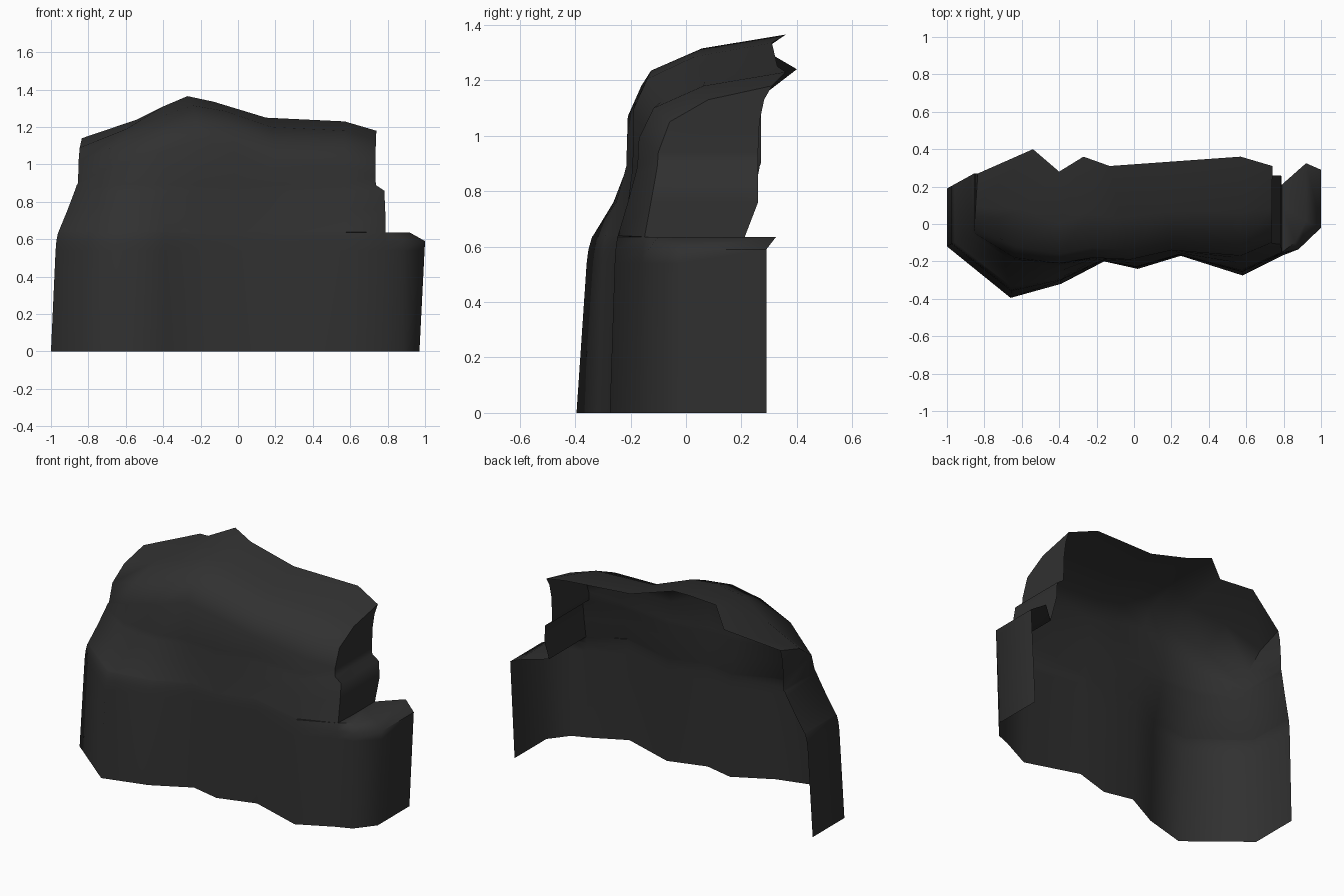
import bpy, bmesh, math

if "Cube" in bpy.data.objects:
    bpy.data.objects.remove(bpy.data.objects["Cube"])

# Dark stone
stone = bpy.data.materials.new("dark_stone")
stone.diffuse_color = (0.03, 0.03, 0.03, 1)
stone.use_nodes = True
stone.node_tree.nodes["Principled BSDF"].inputs["Base Color"].default_value = stone.diffuse_color

# Columns from left rear edge, round the front, to right rear edge:
# base x, y | upper wall x, y | rear rim x, y, z
columns = [
    (-1.00, .19, -.855, .27, -.835, .27, 1.14),
    (-1.00, -.12, -.855, -.04, -.835, .27, 1.14),
    (-.66, -.395, -.64, -.18, -.54, .40, 1.24),
    (-.39, -.32, -.40, -.21, -.40, .28, 1.31),
    (-.16, -.20, -.22, -.18, -.27, .36, 1.365),
    (.02, -.24, -.02, -.19, -.13, .31, 1.335),
    (.25, -.17, .20, -.14, .15, .33, 1.25),
    (.58, -.275, .57, -.17, .57, .36, 1.23),
    (.79, -.17, .735, -.10, .74, .31, 1.18),
    (.88, -.135, .735, .04, .74, .31, 1.18),
    (.97, -.02, .735, .15, .74, .31, 1.18),
    (.97, .29, .735, .26, .74, .31, 1.18),
]
# Lower wall: height, amount leaned back from base to upper wall
wall = [(0, 0), (.54, .17), (.59, .2), (.635, .26), (.64, .28),
        (.76, .62), (.86, .88), (.89, .95)]
# Rounded brow: amount moved to the rim, drop below the rim
brow = [(0, .24), (.1, .13), (.44, .05), (1, 0)]
# Right-hand side above the shelf: x at each wall row
step_x = {4: .79, 5: .787, 6: .782, 7: .737}


def column_points(c, data):
    bx, by, ux, uy, rx, ry, rz = data
    pts = []
    for r, (z, t) in enumerate(wall):
        x, y = bx + (ux - bx) * t, by + (uy - by) * t
        if c >= 8 and r >= 4:                  # stepped wall behind the shelf
            x = step_x[r]
            z = .63 if r == 4 else z
            if c >= 9:
                y = uy - (.05 if r == 4 else 0)
        elif c >= 9:                           # shelf block
            x, y = bx, by
            if c >= 10:
                x += .03 * z / .59
            if r == 3:
                x = .86 if c == 9 else .92
                y += .035
        elif c == 8:
            x, y = bx, by + (uy - by) * t
        pts.append((x, y, z))
    for s, drop in brow:
        pts.append((ux + (rx - ux) * s, uy + (ry - uy) * s,
                    max(rz - drop, .90)))
    return pts


# Rock face: one open shell, skinned between columns
bm = bmesh.new()
grid = [[bm.verts.new(p) for p in column_points(c, d)]
        for c, d in enumerate(columns)]
for a, b in zip(grid, grid[1:]):
    for r in range(len(a) - 1):
        bm.faces.new((a[r], b[r], b[r + 1], a[r + 1]))
bmesh.ops.remove_doubles(bm, verts=bm.verts, dist=.0008)
mesh = bpy.data.meshes.new("rock_face")
bm.to_mesh(mesh)
bm.free()
mesh.materials.append(stone)
rock = bpy.data.objects.new("rock_face", mesh)
bpy.context.collection.objects.link(rock)

# Soft shading with sharp ledges
bpy.context.view_layer.objects.active = rock
rock.select_set(True)
bpy.ops.object.shade_smooth_by_angle(angle=math.radians(55))
